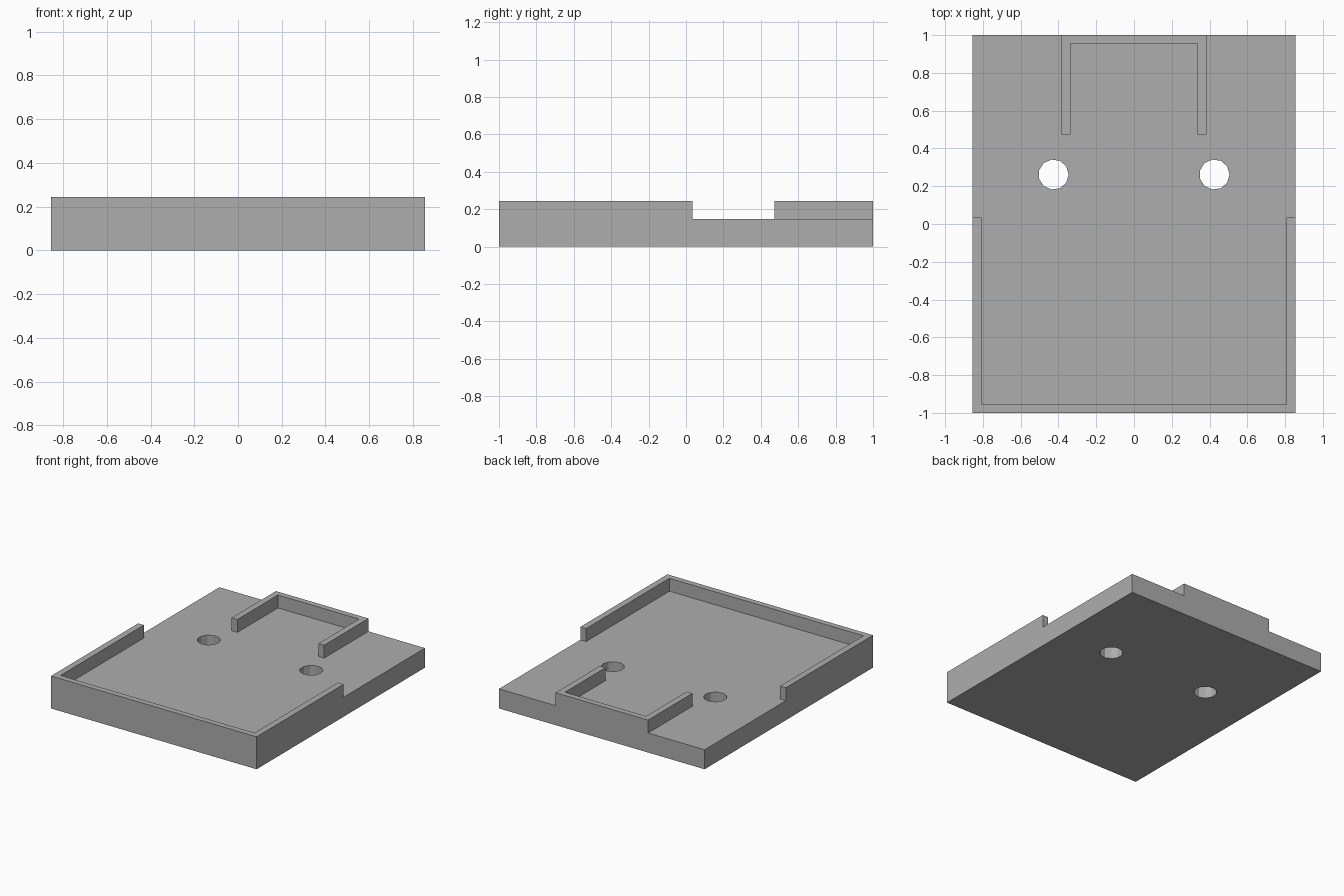
import bpy
import bmesh
import math

if "Cube" in bpy.data.objects:
    bpy.data.objects.remove(bpy.data.objects["Cube"], do_unlink=True)

# Main dimensions
HALF_W, HALF_L = 0.855, 1.0
FLOOR, TOP = 0.147, 0.244
WALL = 0.048

grey = bpy.data.materials.new("plain_grey")
grey.use_nodes = True
grey.diffuse_color = (0.42, 0.42, 0.42, 1)
grey.node_tree.nodes["Principled BSDF"].inputs["Base Color"].default_value = grey.diffuse_color


def prism(name, outline, z0, z1):
    """Extrude a flat outline upward into a solid."""
    bm = bmesh.new()
    face = bm.faces.new([bm.verts.new((x, y, z0)) for x, y in outline])
    ext = bmesh.ops.extrude_face_region(bm, geom=[face], use_keep_orig=True)
    verts = [v for v in ext["geom"] if isinstance(v, bmesh.types.BMVert)]
    bmesh.ops.translate(bm, verts=verts, vec=(0, 0, z1 - z0))
    bmesh.ops.recalc_face_normals(bm, faces=bm.faces)
    mesh = bpy.data.meshes.new(name)
    bm.to_mesh(mesh)
    bm.free()
    mesh.materials.append(grey)
    obj = bpy.data.objects.new(name, mesh)
    bpy.context.collection.objects.link(obj)
    return obj


def u_wall(name, half, closed_y, open_y):
    """U-shaped wall: closed at closed_y, legs reaching to open_y."""
    inner = half - WALL
    inner_y = closed_y + math.copysign(WALL - 0.004, open_y - closed_y)
    side = [(half, closed_y), (half, open_y), (inner, open_y), (inner, inner_y)]
    outline = side + [(-x, y) for x, y in reversed(side)]
    return prism(name, outline, FLOOR, TOP)


# Base plate
plate = prism("base_plate", [(-HALF_W, -HALF_L), (HALF_W, -HALF_L),
                             (HALF_W, HALF_L), (-HALF_W, HALF_L)], 0, FLOOR)

# Two eleven-sided through holes
for side, sx in (("left", 1), ("right", -1)):
    ring = [(sx * 0.426 + 0.08 * math.cos(i * math.tau / 11),
             0.262 + 0.08 * math.sin(i * math.tau / 11)) for i in range(11)]
    cutter = prism(side + "_hole_cutter", ring, -0.1, 0.4)
    cutter.hide_render = True
    cutter.hide_set(True)
    cut = plate.modifiers.new(side + "_hole", 'BOOLEAN')
    cut.operation = 'DIFFERENCE'
    cut.solver = 'EXACT'
    cut.object = cutter

# Raised walls
u_wall("front_rim", HALF_W, -HALF_L, 0.035)
u_wall("back_bracket", 0.385, HALF_L, 0.474)
